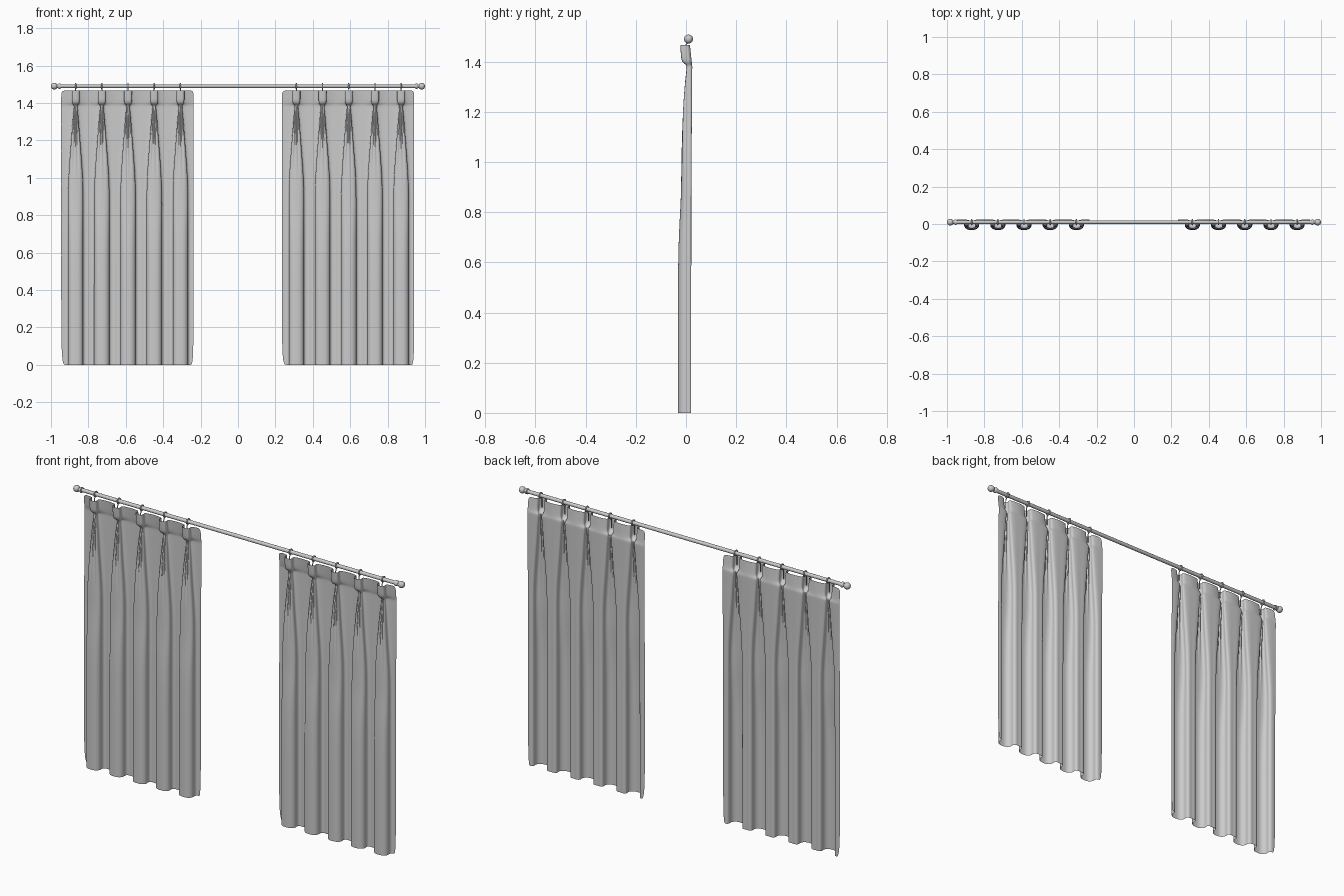
import bpy, bmesh, math

if "Cube" in bpy.data.objects:
    bpy.data.objects.remove(bpy.data.objects["Cube"])

PITCH, ROD_Y, ROD_Z = 0.14, 0.01, 1.49
PANEL_CENTRES = (-0.588, 0.592)

# Half cross-sections of one pleat (x offset, y), from the hem up to the heading
HEM = [(0, -.032), (.012, -.032), (.024, -.029), (.035, -.021), (.042, -.008),
       (.039, .007), (.043, .018), (.055, .022), (.07, .019)]
MID = [(0, -.019), (.012, -.019), (.025, -.017), (.036, -.012), (.042, -.003),
       (.038, .009), (.043, .020), (.055, .023), (.07, .021)]
GATHER = [(0, -.018), (.006, -.003), (.013, -.016), (.021, -.011), (.025, 0),
          (.020, .012), (.026, .021), (.045, .024), (.07, .023)]
PINCH = [(0, .002), (.003, .005), (.006, .003), (.009, .006), (.010, .011),
         (.008, .016), (.014, .022), (.04, .025), (.07, .025)]
CUP_LOW = [(0, -.018), (.009, -.018), (.017, -.016), (.021, -.010), (.021, -.003),
           (.018, .008), (.022, .017), (.045, .021), (.07, .023)]
CUP_TOP = [(0, -.023), (.009, -.023), (.017, -.021), (.021, -.014), (.021, -.006),
           (.018, .004), (.022, .010), (.045, .014), (.07, .016)]
LEVELS = [(0, HEM), (.35, HEM), (.68, HEM), (.85, MID), (1.0, MID), (1.2, GATHER),
          (1.32, None), (1.375, PINCH), (1.388, PINCH), (1.398, CUP_LOW),
          (1.43, None), (1.467, CUP_TOP)]


def mix(a, b, t):
    return [(p[0] + (q[0] - p[0]) * t, p[1] + (q[1] - p[1]) * t) for p, q in zip(a, b)]


def finish(bm, name, angle=60):
    me = bpy.data.meshes.new(name)
    bm.to_mesh(me)
    bm.free()
    ob = bpy.data.objects.new(name, me)
    bpy.context.collection.objects.link(ob)
    bpy.ops.object.select_all(action='DESELECT')
    ob.select_set(True)
    bpy.context.view_layer.objects.active = ob
    bpy.ops.object.shade_smooth_by_angle(angle=math.radians(angle))
    return ob


def curtain(name, centre):
    """Lofts the pleat profile over all levels and repeats it five times."""
    bm = bmesh.new()
    rows = []
    for z, half in LEVELS:
        if half is None:
            half = mix(GATHER, PINCH, .55) if z < 1.35 else mix(CUP_LOW, CUP_TOP, .5)
        row = []
        for i in range(5):
            cx = centre + (i - 2) * PITCH
            left = [(cx - x, y) for x, y in reversed(half)]
            right = [(cx + x, y) for x, y in half[1:]]
            row += left[(1 if i else 0):] + right
        row[0] = (row[0][0] - .007, row[0][1])
        rows.append([bm.verts.new((x, y, z)) for x, y in row])
    for a, b in zip(rows, rows[1:]):
        for j in range(len(a) - 1):
            bm.faces.new((a[j], a[j + 1], b[j + 1], b[j]))
    ob = finish(bm, name, 180)
    sub = ob.modifiers.new("smooth_cloth", 'SUBSURF')
    sub.levels = sub.render_levels = 2


def lathe_x(name, profile, steps=20):
    """Revolves (x, radius) points around the rod axis."""
    bm = bmesh.new()
    verts = [bm.verts.new((x, ROD_Y, ROD_Z + r)) for x, r in profile]
    edges = [bm.edges.new(e) for e in zip(verts, verts[1:])]
    bmesh.ops.spin(bm, geom=verts + edges, cent=(0, ROD_Y, ROD_Z), axis=(1, 0, 0),
                   angle=math.tau, steps=steps, use_merge=True)
    bmesh.ops.remove_doubles(bm, verts=bm.verts, dist=1e-5)
    bmesh.ops.recalc_face_normals(bm, faces=bm.faces)
    return finish(bm, name, 40)


def hook(name, x):
    """Thin wire from the ring down into the pleat cup."""
    cu = bpy.data.curves.new(name, 'CURVE')
    cu.dimensions = '3D'
    cu.bevel_depth, cu.bevel_resolution = .0025, 2
    cu.use_fill_caps = True
    sp = cu.splines.new('POLY')
    pts = [(.01, 1.477), (.002, 1.472), (-.002, 1.462), (-.002, 1.42)]
    sp.points.add(len(pts) - 1)
    for p, (y, z) in zip(sp.points, pts):
        p.co = (x, y, z, 1)
    bpy.context.collection.objects.link(bpy.data.objects.new(name, cu))


# Rod
lathe_x("rod", [(-.97, 0), (-.97, .010), (.97, .010), (.97, 0)])

# Ball finials and end collars
for side, s in (("left", -1), ("right", 1)):
    ball = [(s * (.982 + .018 * math.cos(a)), .018 * math.sin(a))
            for a in (math.pi * k / 12 for k in range(13))]
    lathe_x(side + "_finial", ball)
    lathe_x(side + "_collar", [(s * .948, .009), (s * .950, .015),
                               (s * .956, .015), (s * .964, .009)])

# Curtain panels with their rings and hooks
for side, centre in zip(("left", "right"), PANEL_CENTRES):
    curtain(side + "_curtain", centre)
    for i in range(5):
        x = centre + (i - 2) * PITCH
        bpy.ops.mesh.primitive_torus_add(
            major_radius=.0135, minor_radius=.0035, major_segments=24, minor_segments=8,
            location=(x, ROD_Y, ROD_Z), rotation=(0, math.pi / 2, 0))
        ring = bpy.context.object
        ring.name = f"{side}_ring_{i + 1}"
        bpy.ops.object.shade_smooth()
        hook(f"{side}_hook_{i + 1}", x)
